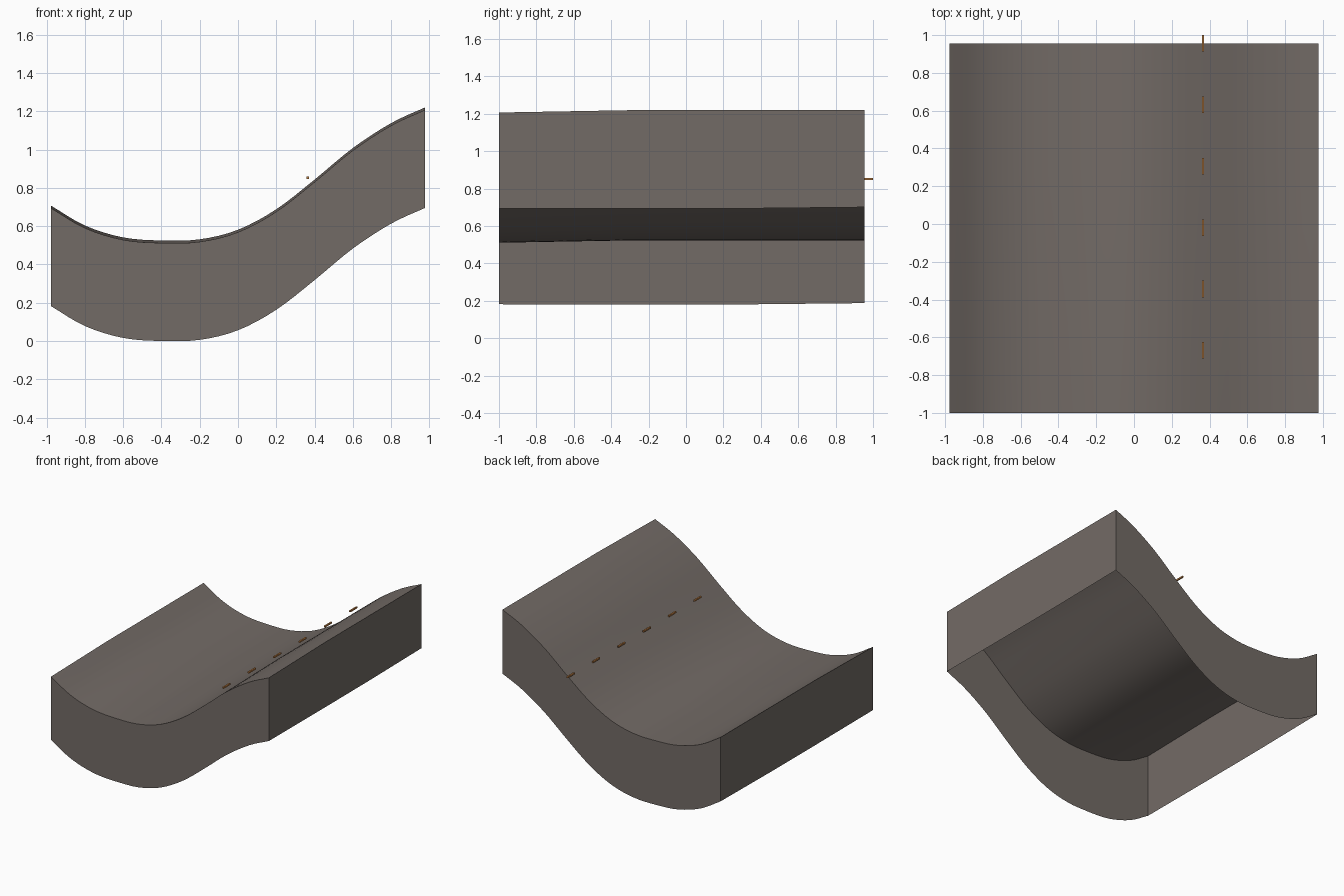
import bpy, bmesh
from mathutils import Vector

cube = bpy.data.objects.get("Cube")
if cube:
    bpy.data.objects.remove(cube, do_unlink=True)


def material(name, rgb):
    m = bpy.data.materials.new(name)
    m.use_nodes = True
    m.diffuse_color = (*rgb, 1)
    m.node_tree.nodes["Principled BSDF"].inputs["Base Color"].default_value = (*rgb, 1)
    return m


def finish(bm, name, mat):
    mesh = bpy.data.meshes.new(name)
    bm.to_mesh(mesh)
    bm.free()
    mesh.materials.append(mat)
    obj = bpy.data.objects.new(name, mesh)
    bpy.context.collection.objects.link(obj)
    return obj


def smooth_curve(pts, steps):
    """Catmull-Rom curve through the points."""
    p = [Vector(q) for q in pts]
    p = [2 * p[0] - p[1]] + p + [2 * p[-1] - p[-2]]
    out = []
    for a, b, c, d in zip(p, p[1:], p[2:], p[3:]):
        for i in range(steps):
            t = i / steps
            out.append(b + 0.5 * t * (c - a + t * (2*a - 5*b + 4*c - d + t * (3*(b - c) + d - a))))
    return out + [p[-2]]


asphalt = material("asphalt grey", (0.171, 0.147, 0.133))
paint = material("orange paint", (0.53, 0.22, 0.06))

# Road slab: curved top with side skirts, open underneath
profile = smooth_curve([(-0.977, 0.184), (-0.8, 0.08), (-0.6, 0.018), (-0.4, 0.002),
                        (-0.2, 0.008), (0, 0.058), (0.2, 0.165), (0.4, 0.32),
                        (0.6, 0.485), (0.8, 0.615), (0.977, 0.697)], 4)
HEIGHT = 0.523
# Each row: y, lift of the top edge, lift of the bottom edge
rows = [(-1, -0.013, -0.002), (-0.27, 0, -0.004), (0.3, 0, -0.003), (0.955, 0, 0.004)]

bm = bmesh.new()
top = [[bm.verts.new((p.x, y, p.y + HEIGHT + up)) for p in profile] for y, up, _ in rows]
low = [[bm.verts.new((p.x, y, max(0, p.y + down))) for p in profile] for y, _, down in rows]


def strip(a, b):
    for i in range(len(a) - 1):
        bm.faces.new((a[i], a[i + 1], b[i + 1], b[i]))


for near, far in zip(top, top[1:]):
    strip(near, far)
strip(low[0], top[0])
strip(top[-1], low[-1])
strip([r[0] for r in top], [r[0] for r in low])
strip([r[-1] for r in low], [r[-1] for r in top])
# Drop unused inner vertices
bmesh.ops.delete(bm, geom=[v for v in bm.verts if not v.link_faces], context='VERTS')
road = finish(bm, "road_slab", asphalt)
bpy.ops.object.select_all(action='DESELECT')
road.select_set(True)
bpy.context.view_layer.objects.active = road
bpy.ops.object.shade_smooth_by_angle(angle=0.6)

# Row of lane dashes hovering just above the slope
for k in range(6):
    bm = bmesh.new()
    bmesh.ops.create_cube(bm, size=1)
    bmesh.ops.scale(bm, vec=(0.012, 0.088, 0.012), verts=bm.verts)
    bmesh.ops.translate(bm, vec=(0.365, 0.956 - 0.325 * k, 0.852), verts=bm.verts)
    finish(bm, f"lane_dash_{k + 1}", paint)
